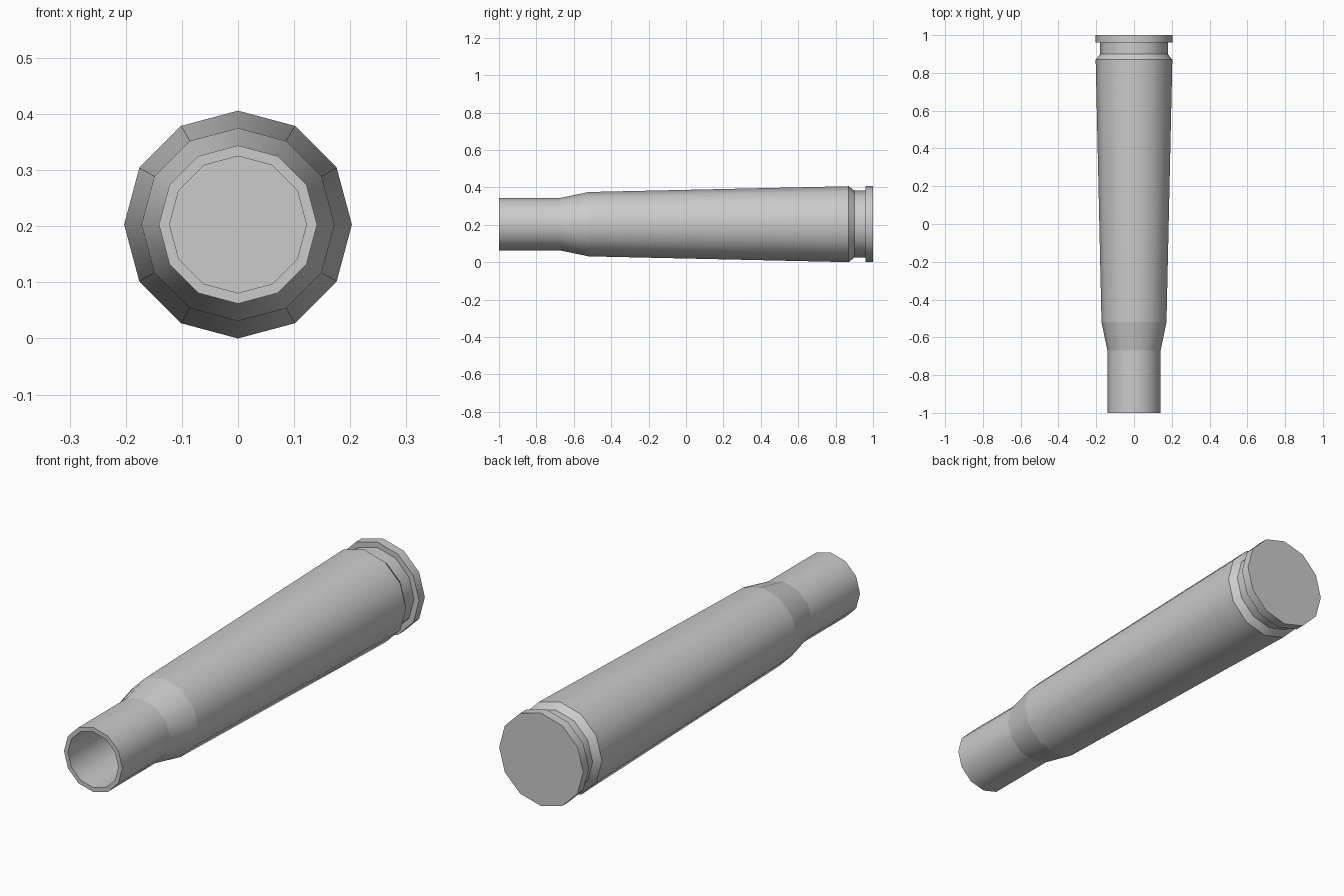
import bpy, bmesh
from math import sin, cos, pi

if "Cube" in bpy.data.objects:
    bpy.data.objects.remove(bpy.data.objects["Cube"])

SIDES = 12
CENTRE_Z = 0.203

# Lathe profile (radius, y): base rim, groove, tapered body, shoulder, neck, hollow bore
PROFILE = [
    (0.203, 1.0), (0.203, 0.96), (0.179, 0.96), (0.179, 0.90),
    (0.203, 0.87), (0.172, -0.52), (0.141, -0.67), (0.141, -1.0),
    (0.122, -1.0), (0.122, 0.8),
]


def lathe(name, profile):
    bm = bmesh.new()
    rings = [[bm.verts.new((r * cos(2 * pi * i / SIDES), y,
                            CENTRE_Z + r * sin(2 * pi * i / SIDES)))
              for i in range(SIDES)] for r, y in profile]
    # Walls between neighbouring rings
    for a, b in zip(rings, rings[1:]):
        for i in range(SIDES):
            j = (i + 1) % SIDES
            bm.faces.new((a[i], a[j], b[j], b[i])).smooth = True
    # Base cap and bore floor
    bm.faces.new(rings[0])
    bm.faces.new(rings[-1])
    # Crisp creases around every ring, smooth around the circumference
    for ring in rings:
        for i in range(SIDES):
            bm.edges.get((ring[i], ring[(i + 1) % SIDES])).smooth = False
    bmesh.ops.recalc_face_normals(bm, faces=bm.faces)
    mesh = bpy.data.meshes.new(name)
    bm.to_mesh(mesh)
    bm.free()
    obj = bpy.data.objects.new(name, mesh)
    bpy.context.collection.objects.link(obj)
    return obj


lathe("hollow_casing", PROFILE)
